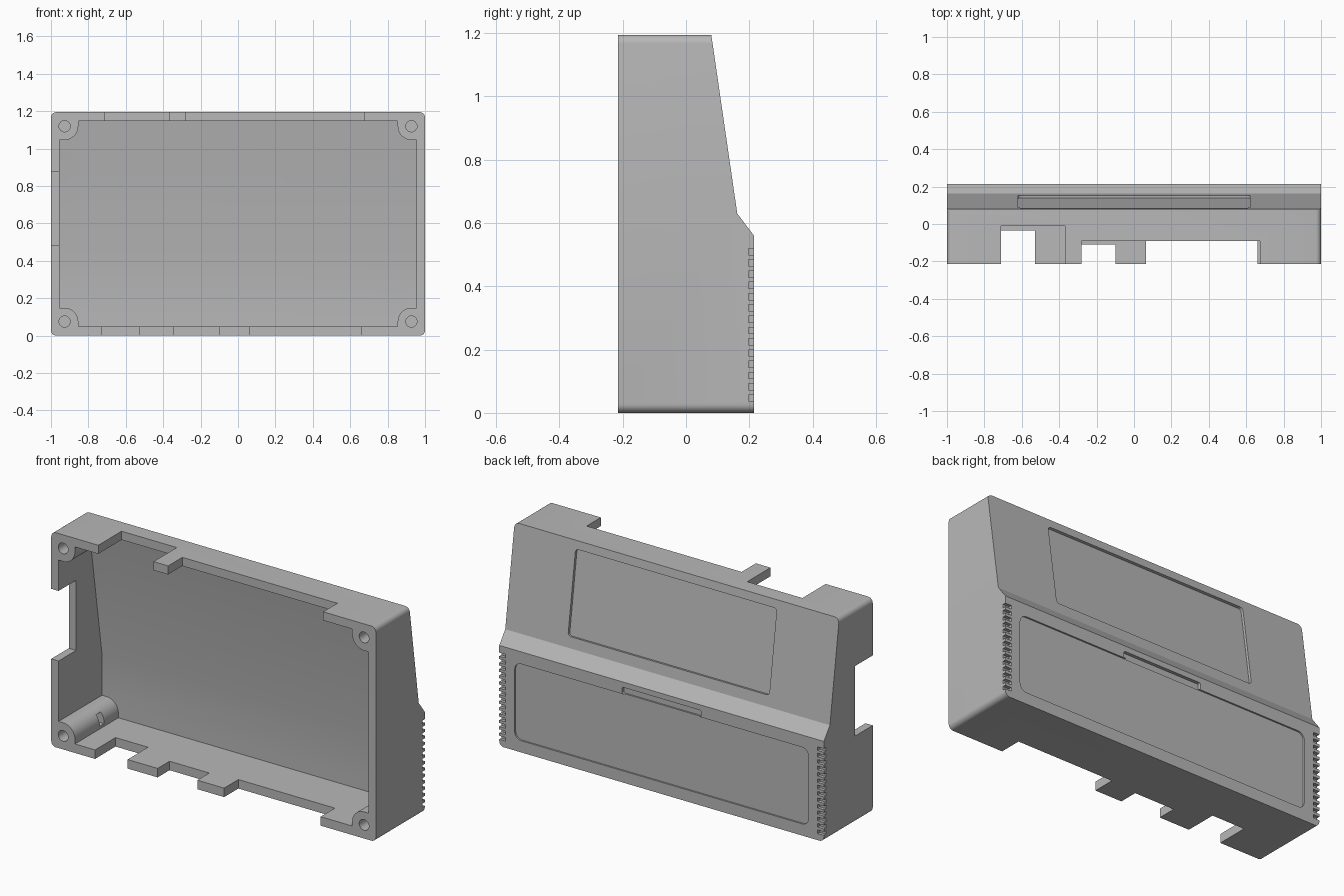
import bpy, bmesh, math
from mathutils import Matrix, Vector

if "Cube" in bpy.data.objects:
    bpy.data.objects.remove(bpy.data.objects["Cube"], do_unlink=True)

# Material
grey = bpy.data.materials.new("light_grey_plastic")
grey.use_nodes = True
COLOUR = (0.48, 0.48, 0.48, 1)
grey.diffuse_color = COLOUR
grey.node_tree.nodes["Principled BSDF"].inputs["Base Color"].default_value = COLOUR

W, H, D = 1.0, 1.195, 0.215   # half width, height, half depth
TILT = math.atan2(0.082, 0.565)


def make(name, bm):
    bmesh.ops.recalc_face_normals(bm, faces=bm.faces)
    mesh = bpy.data.meshes.new(name)
    bm.to_mesh(mesh)
    bm.free()
    mesh.materials.append(grey)
    ob = bpy.data.objects.new(name, mesh)
    bpy.context.collection.objects.link(ob)
    return ob


def prism(bm, pts, axis, lo, hi):
    """Extrude a 2D outline: (y, z) along x, or (x, z) along y."""
    place = (lambda a, b, t: (t, a, b)) if axis == "x" else (lambda a, b, t: (a, t, b))
    face = bm.faces.new([bm.verts.new(place(a, b, lo)) for a, b in pts])
    new = bmesh.ops.extrude_face_region(bm, geom=[face])["geom"]
    move = Vector(place(0, 0, hi - lo))
    bmesh.ops.translate(bm, vec=move, verts=[v for v in new if isinstance(v, bmesh.types.BMVert)])


def box(bm, x, y, z):
    prism(bm, [(x[0], z[0]), (x[1], z[0]), (x[1], z[1]), (x[0], z[1])], "y", *y)


def arc(cx, cz, r, start, end, n):
    angles = [math.radians(start + (end - start) * i / n) for i in range(n + 1)]
    return [(cx + r * math.cos(a), cz + r * math.sin(a)) for a in angles]


def rounded(x, z, r):
    pts = []
    for i, (sx, sz) in enumerate([(1, 1), (0, 1), (0, 0), (1, 0)]):
        pts += arc(x[sx] + (r if not sx else -r), z[sz] + (r if not sz else -r),
                   r, i * 90, i * 90 + 90, 6)
    return pts


def cut(target, cutter):
    mod = target.modifiers.new("cut", "BOOLEAN")
    mod.operation, mod.solver, mod.object = "DIFFERENCE", "EXACT", cutter
    bpy.context.view_layer.objects.active = target
    bpy.ops.object.modifier_apply(modifier=mod.name)
    bpy.data.objects.remove(cutter, do_unlink=True)


# Outer shell with rounded end edges
bm = bmesh.new()
prism(bm, [(-D, 0), (D, 0), (D, 0.56), (0.162, 0.63), (0.08, H), (-D, H)], "x", -W, W)
ends = [e for e in bm.edges if abs(e.verts[0].co.x - e.verts[1].co.x) < 0.001
        and abs(e.verts[0].co.z - e.verts[1].co.z) < 0.001]
bmesh.ops.bevel(bm, geom=ends, offset=0.028, segments=6, profile=0.5, affect="EDGES")
shell = make("enclosure_shell", bm)

# Hollow inside, leaving a screw post in each corner
bm = bmesh.new()
prism(bm, [(-0.4, 0.05), (0.167, 0.05), (0.167, 0.38), (0.05, 1.147), (-0.4, 1.147)],
      "x", -0.955, 0.955)
cavity = make("cavity", bm)
POSTS = [(sx, sz, sx * 0.927, H / 2 + sz * 0.522) for sx in (-1, 1) for sz in (-1, 1)]
R = 0.073
for sx, sz, cx, cz in POSTS:
    bm = bmesh.new()
    outline = [(cx - sx * a, cz - sz * b) for a, b in
               arc(0, 0, R, 0, 90, 12) + [(-0.15, R), (-0.15, -0.15), (R, -0.15)]]
    prism(bm, outline, "y", -0.5, 0.3)
    cut(cavity, make("post", bm))
cut(shell, cavity)

# Screw holes and nut slots
bm = bmesh.new()
for sx, sz, cx, cz in POSTS:
    prism(bm, arc(cx, cz, 0.03, 0, 345, 23), "y", -0.3, 0.1 if sz < 0 else 0.0)
cut(shell, make("screw_holes", bm))
bm = bmesh.new()
for sx, sz, cx, cz in POSTS:
    if sz < 0:
        box(bm, sorted((cx, cx - sx * 0.1)), (0, 0.04), (cz - 0.01, cz + 0.05))
cut(shell, make("nut_slots", bm))

# Connector openings in the top, bottom and one side wall
bm = bmesh.new()
for x0, x1, depth in [(-0.71, -0.37, -0.01), (-0.28, 0.675, -0.09)]:
    box(bm, (x0, x1), (-0.4, depth), (1.1, 1.4))
for x0, x1, depth in [(-0.73, -0.53, -0.035), (-0.345, -0.1, -0.11), (0.065, 0.66, -0.09)]:
    box(bm, (x0, x1), (-0.4, depth), (-0.2, 0.1))
box(bm, (-1.2, -0.9), (-0.4, -0.06), (0.485, 0.875))
cut(shell, make("connector_openings", bm))

# Grip grooves on both rear edges
bm = bmesh.new()
for side in (-1, 1):
    for i in range(14):
        z = 0.037 + i * 0.0356
        box(bm, sorted((side * 0.962, side * 1.1)), (0.197, 0.3), (z, z + 0.02))
cut(shell, make("grip_grooves", bm))

# Recessed label panel on the sloped rear
bm = bmesh.new()
prism(bm, rounded((-0.62, 0.62), (-0.232, 0.232), 0.018), "y", -0.015, 0.1)
bm.transform(Matrix.Translation((0, 0.12, 0.92)) @ Matrix.Rotation(TILT, 4, "X"))
cut(shell, make("upper_recess", bm))

# Recessed lower panel and finger slot
bm = bmesh.new()
prism(bm, rounded((-0.905, 0.905), (0.065, 0.492), 0.04), "y", D - 0.009, 0.3)
cut(shell, make("lower_recess", bm))
bm = bmesh.new()
prism(bm, rounded((-0.243, 0.243), (0.492, 0.53), 0.008), "y", D - 0.018, 0.3)
cut(shell, make("finger_slot", bm))

# Smooth shading with sharp edges kept
bpy.ops.object.select_all(action="DESELECT")
shell.select_set(True)
bpy.context.view_layer.objects.active = shell
bpy.ops.object.shade_smooth_by_angle(angle=math.radians(25))
